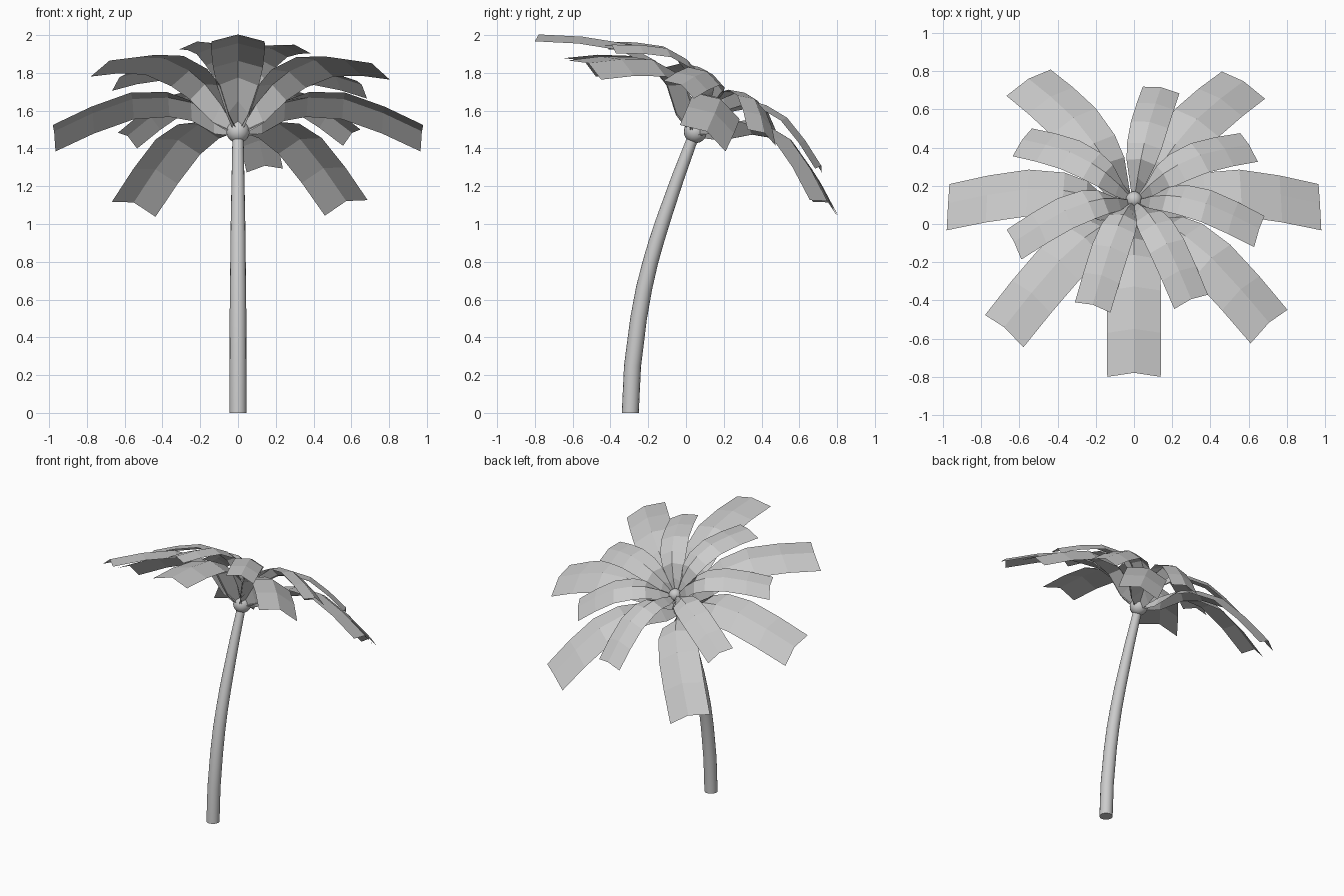
import bpy, bmesh, math
from mathutils import Matrix, Vector

if "Cube" in bpy.data.objects:
    bpy.data.objects.remove(bpy.data.objects["Cube"])

grey = bpy.data.materials.new("plain_grey")
grey.diffuse_color = (0.6, 0.6, 0.6, 1)
grey.use_nodes = True
grey.node_tree.nodes["Principled BSDF"].inputs["Base Color"].default_value = grey.diffuse_color


def make_object(name, bm, smooth):
    bmesh.ops.recalc_face_normals(bm, faces=bm.faces)
    for f in bm.faces:
        f.smooth = smooth and len(f.verts) <= 4
    mesh = bpy.data.meshes.new(name)
    bm.to_mesh(mesh)
    bm.free()
    mesh.materials.append(grey)
    ob = bpy.data.objects.new(name, mesh)
    bpy.context.collection.objects.link(ob)
    return ob


# Trunk: rings along a leaning, curved path (y, z, radius)
path = [(-0.295, 0, 0.045), (-0.283, 0.25, 0.045), (-0.251, 0.5, 0.044),
        (-0.222, 0.66, 0.043), (-0.188, 0.8, 0.041), (-0.153, 0.92, 0.04),
        (-0.114, 1.04, 0.038), (-0.045, 1.24, 0.034), (0.045, 1.48, 0.029)]
SIDES = 16
bm = bmesh.new()
rings = []
for i, (y, z, r) in enumerate(path):
    a, b = path[max(i - 1, 0)], path[min(i + 1, len(path) - 1)]
    tilt = math.atan2(b[0] - a[0], b[1] - a[1]) if i else 0
    ring = []
    for k in range(SIDES):
        t = 2 * math.pi * k / SIDES
        s = r * math.sin(t)
        ring.append(bm.verts.new((r * math.cos(t), y + s * math.cos(tilt),
                                  z - s * math.sin(tilt))))
    rings.append(ring)
for lo, hi in zip(rings, rings[1:]):
    for k in range(SIDES):
        n = (k + 1) % SIDES
        bm.faces.new((lo[k], lo[n], hi[n], hi[k]))
bm.faces.new(rings[0])
bm.faces.new(rings[-1])
make_object("trunk", bm, True)

# Leaf profile: distance out, ridge height, half width, drop of the sides
# (tightly folded at the stalk, opening out towards the tip)
leaf = [(0.02, 0.0, 0.02, 0.02), (0.13, 0.11, 0.06, 0.085),
        (0.25, 0.185, 0.11, 0.05), (0.37, 0.218, 0.132, 0.042),
        (0.56, 0.215, 0.142, 0.042), (0.77, 0.135, 0.142, 0.042),
        (0.975, 0.03, 0.14, 0.042)]


def crown(label, scale, lift, angles):
    """A bud with seven folded leaves, on the tilted axis of the trunk top."""
    frame = (Matrix.Translation((0, 0.05, 1.49))
             @ Matrix.Rotation(math.radians(-30), 4, 'X')
             @ Matrix.Translation((0, 0, lift)) @ Matrix.Scale(scale, 4))
    for i, angle in enumerate(angles):
        turn = frame @ Matrix.Rotation(math.radians(angle), 4, 'Z')
        bm = bmesh.new()
        rows = []
        for r, h, w, drop in leaf:
            rows.append([bm.verts.new(turn @ Vector((r, s * w, h - abs(s) * drop)))
                         for s in (-1, 0, 1)])
        for a, b in zip(rows, rows[1:]):
            for k in (0, 1):
                bm.faces.new((a[k], b[k], b[k + 1], a[k + 1]))
        make_object(f"{label}_leaf_{i + 1}", bm, False)
    bm = bmesh.new()
    bmesh.ops.create_uvsphere(bm, u_segments=16, v_segments=10, radius=0.062, matrix=frame)
    make_object(f"{label}_bud", bm, True)


# Large lower crown, and a smaller one above whose leaves fill the gaps
crown("lower", 1.0, 0.0, (-90, -43.5, 3, 54, 124.5, 177, 225.8))
crown("upper", 0.7, 0.155, (149, 203, 251.5, 296, 344, 28, 78))
